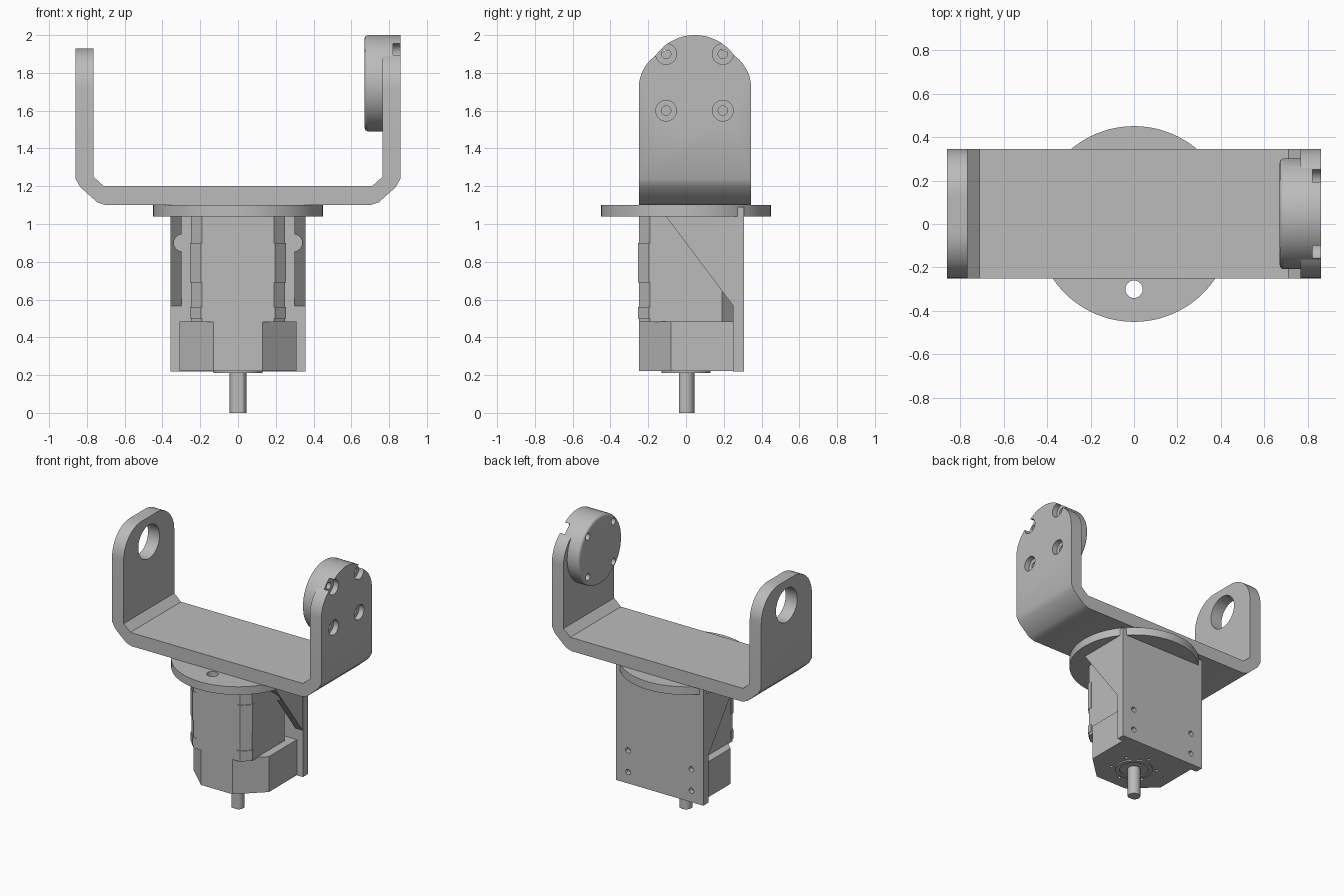
import bpy, bmesh, math
from mathutils import Vector

if "Cube" in bpy.data.objects:
    bpy.data.objects.remove(bpy.data.objects["Cube"])

grey = bpy.data.materials.new("plain_grey")
grey.diffuse_color = (0.5, 0.5, 0.5, 1)
grey.use_nodes = True
grey.node_tree.nodes["Principled BSDF"].inputs["Base Color"].default_value = grey.diffuse_color


def circle(cx, cy, r, n=64):
    return [(cx + r * math.cos(2 * math.pi * i / n), cy + r * math.sin(2 * math.pi * i / n))
            for i in range(n)]


def arc(cx, cy, r, a0, a1, n=12):
    return [(cx + r * math.cos(math.radians(a0 + (a1 - a0) * i / n)),
             cy + r * math.sin(math.radians(a0 + (a1 - a0) * i / n))) for i in range(n + 1)]


def rect(a0, b0, a1, b1):
    return [(a0, b0), (a1, b0), (a1, b1), (a0, b1)]


def prism(name, pts, axis, lo, hi):
    """Extrude a 2D outline along an axis: x uses (y,z), y uses (x,z), z uses (x,y)."""
    place = {'x': lambda p, h: (h, p[0], p[1]),
             'y': lambda p, h: (p[0], h, p[1]),
             'z': lambda p, h: (p[0], p[1], h)}[axis]
    bm = bmesh.new()
    a = [bm.verts.new(place(p, lo)) for p in pts]
    b = [bm.verts.new(place(p, hi)) for p in pts]
    bm.faces.new(a)
    bm.faces.new(b)
    for i in range(len(pts)):
        j = (i + 1) % len(pts)
        bm.faces.new((a[i], a[j], b[j], b[i]))
    bmesh.ops.recalc_face_normals(bm, faces=bm.faces)
    me = bpy.data.meshes.new(name)
    bm.to_mesh(me)
    bm.free()
    me.materials.append(grey)
    ob = bpy.data.objects.new(name, me)
    bpy.context.scene.collection.objects.link(ob)
    return ob


def boolean(ob, tool, op='DIFFERENCE'):
    m = ob.modifiers.new("cut", 'BOOLEAN')
    m.operation, m.object, m.solver = op, tool, 'EXACT'
    bpy.context.view_layer.update()
    me = bpy.data.meshes.new_from_object(ob.evaluated_get(bpy.context.evaluated_depsgraph_get()))
    ob.modifiers.clear()
    ob.data = me
    bpy.data.objects.remove(tool)


def drill(ob, axis, cx, cy, r, lo, hi):
    boolean(ob, prism("drill", circle(cx, cy, r, 32), axis, lo, hi))


# U-shaped bracket: bent strip trimmed to rounded arm ends
YC, ZC = 0.047, 1.745
half = [(0.70, 1.10), (0.745, 1.115), (0.835, 1.195), (0.86, 1.24), (0.86, 1.93),
        (0.765, 1.93), (0.765, 1.25), (0.71, 1.20)]
bracket = prism("bracket", half + [(-x, z) for x, z in reversed(half)], 'y', -0.4, 0.5)
y0, y1, r = -0.25, 0.345, 0.21
side = [(y0, 1.0), (y1, 1.0)] + arc(y1 - r, 1.93 - r, r, 0, 90) + arc(y0 + r, 1.93 - r, r, 90, 180)
boolean(bracket, prism("trim", side, 'x', -1, 1), 'INTERSECT')

# Round pad on the right arm, with a softened inner rim
pad = prism("pad", circle(YC, ZC, 0.255, 72), 'x', 0.67, 0.86)
bm = bmesh.new()
bm.from_mesh(pad.data)
rim = [e for e in bm.edges if all(v.co.x < 0.68 for v in e.verts)]
bmesh.ops.bevel(bm, geom=rim, offset=0.02, segments=4, profile=0.5, affect='EDGES')
bm.to_mesh(pad.data)
bm.free()
boolean(bracket, pad, 'UNION')

# Counterbored screw holes in the pad, bearing hole in the left arm
for y in (-0.105, 0.195):
    for z in (1.60, 1.90):
        drill(bracket, 'x', y, z, 0.055, 0.82, 0.9)
        drill(bracket, 'x', y, z, 0.025, 0.6, 0.9)
drill(bracket, 'x', YC, ZC, 0.125, -1, -0.7)

# Turntable disc under the bracket
disc = prism("turntable_disc", circle(0, 0, 0.45, 96), 'z', 1.04, 1.10)
drill(disc, 'z', 0, -0.30, 0.04, 1.0, 1.2)

# Back mounting plate with four screw holes
plate = prism("back_plate", rect(-0.358, 0.22, 0.358, 1.09), 'y', 0.25, 0.308)
for x in (-0.26, 0.26):
    for z in (0.305, 0.465):
        drill(plate, 'y', x, z, 0.02, 0.27, 0.4)

# Triangular gussets with a screwdriver groove
for s, label in ((-1, "left"), (1, "right")):
    lo, hi = sorted((s * 0.298, s * 0.357))
    g = prism(label + "_gusset", [(-0.11, 1.045), (0.255, 1.045), (0.255, 0.56)], 'x', lo, hi)
    drill(g, 'y', s * 0.295, 0.90, 0.045, -0.4, 0.25)

# Motor housing: lower block with front chamfers, upper eight-sided body
base = prism("motor_base", [(-0.13, -0.25), (0.13, -0.25), (0.31, -0.08), (0.31, 0.252),
                            (-0.31, 0.252), (-0.31, -0.08)], 'z', 0.222, 0.485)
for i in range(6):
    a = math.radians(60 * i + 30)
    drill(base, 'z', 0.16 * math.cos(a), 0.16 * math.sin(a), 0.012, 0.1, 0.26)
octagon = [(0.19, -0.25), (0.25, -0.19), (0.25, 0.19), (0.19, 0.25)]
octagon += [(-x, y) for x, y in reversed(octagon)]
prism("motor_body", octagon, 'z', 0.48, 1.045)

# Corner clips on the upper body
clip = [(0.165, -0.254), (0.195, -0.254), (0.254, -0.195), (0.254, -0.165), (0.165, -0.165)]
for s, label in ((-1, "left"), (1, "right")):
    for z0, z1, part in ((0.69, 0.90, "upper"), (0.50, 0.56, "lower")):
        prism(f"{label}_{part}_clip", [(s * x, y) for x, y in clip], 'z', z0, z1)

# Output boss and flatted shaft
boss = prism("shaft_boss", circle(0, 0, 0.13), 'z', 0.212, 0.24)
drill(boss, 'z', 0, 0, 0.10, 0.1, 0.219)
prism("shaft", [(x, max(y, -0.037)) for x, y in circle(0, 0, 0.044, 48)], 'z', 0, 0.24)

# Smooth curved walls, keep hard edges
for ob in bpy.context.scene.objects:
    ob.data.shade_smooth()
    ob.data.set_sharp_from_angle(angle=math.radians(30))
